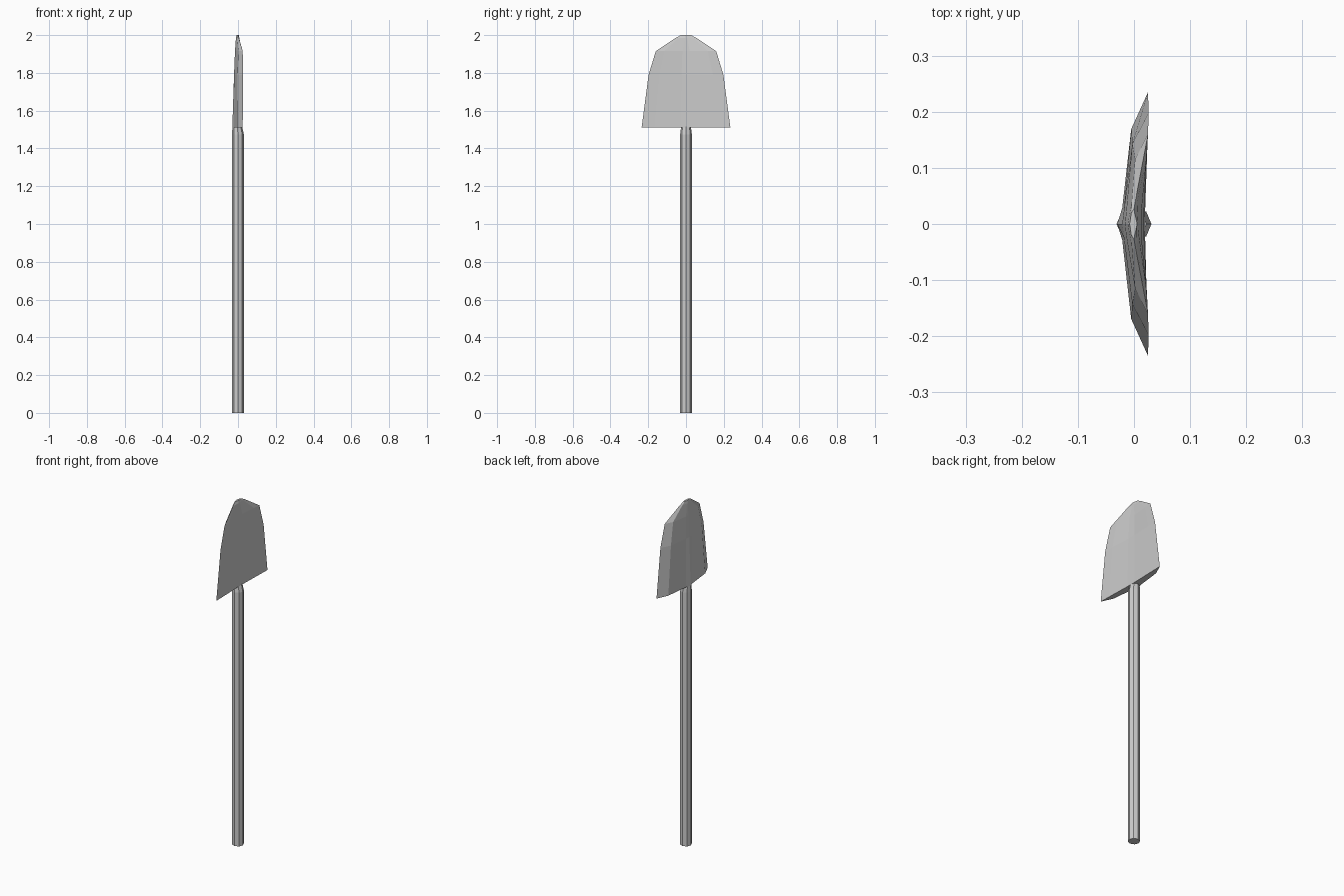
import bpy
import bmesh
from math import cos, sin, pi

cube = bpy.data.objects.get("Cube")
if cube:
    bpy.data.objects.remove(cube, do_unlink=True)

GREY = (0.6, 0.6, 0.6, 1.0)
grey = bpy.data.materials.new("plain grey")
grey.diffuse_color = GREY
grey.use_nodes = True
grey.node_tree.nodes["Principled BSDF"].inputs["Base Color"].default_value = GREY


def loft(name, rings):
    """Skin a stack of closed rings and cap both ends."""
    bm = bmesh.new()
    loops = [[bm.verts.new(p) for p in ring] for ring in rings]
    for low, high in zip(loops, loops[1:]):
        for i in range(len(low)):
            j = (i + 1) % len(low)
            bm.faces.new((low[i], low[j], high[j], high[i]))
    bm.faces.new(loops[0][::-1])
    bm.faces.new(loops[-1])
    bmesh.ops.recalc_face_normals(bm, faces=bm.faces)
    mesh = bpy.data.meshes.new(name)
    bm.to_mesh(mesh)
    bm.free()
    mesh.materials.append(grey)
    obj = bpy.data.objects.new(name, mesh)
    bpy.context.collection.objects.link(obj)
    return obj


# Handle: eight-sided pole that narrows where it meets the blade
def pole_ring(z, radius, shift=0.0):
    return [(shift + radius * cos(k * pi / 4), radius * sin(k * pi / 4), z)
            for k in range(8)]


loft("handle", [pole_ring(0, 0.031), pole_ring(1.475, 0.031),
                pole_ring(1.515, 0.026, -0.004)])


# Blade: ridged on one side, slightly hollow on the other, sharp side edges
def blade_ring(z, width, edge, hollow, bevel, flank, ridge):
    inner, outer = width * 0.12, width * 0.72
    lip = hollow + (edge - hollow) * 0.75
    half = [(lip, outer), (edge, width), (bevel, outer), (flank, inner)]
    ring = [(hollow, 0), (hollow, inner)] + half + [(ridge, 0)]
    ring += [(x, -y) for x, y in reversed(half)] + [(hollow, -inner)]
    return [(x, y, z) for x, y in ring]


# height, half width, side edge, hollow face, bevel, flank, ridge
levels = [
    (1.51, 0.235, 0.025, 0.020, -0.005, -0.021, -0.030),
    (1.79, 0.198, 0.026, 0.018, -0.003, -0.018, -0.021),
    (1.915, 0.160, 0.025, 0.013, 0.002, -0.014, -0.016),
    (1.985, 0.055, 0.005, 0.007, -0.004, -0.010, -0.011),
    (2.0, 0.027, 0.000, 0.005, -0.005, -0.007, -0.008),
]
loft("blade", [blade_ring(*level) for level in levels])
